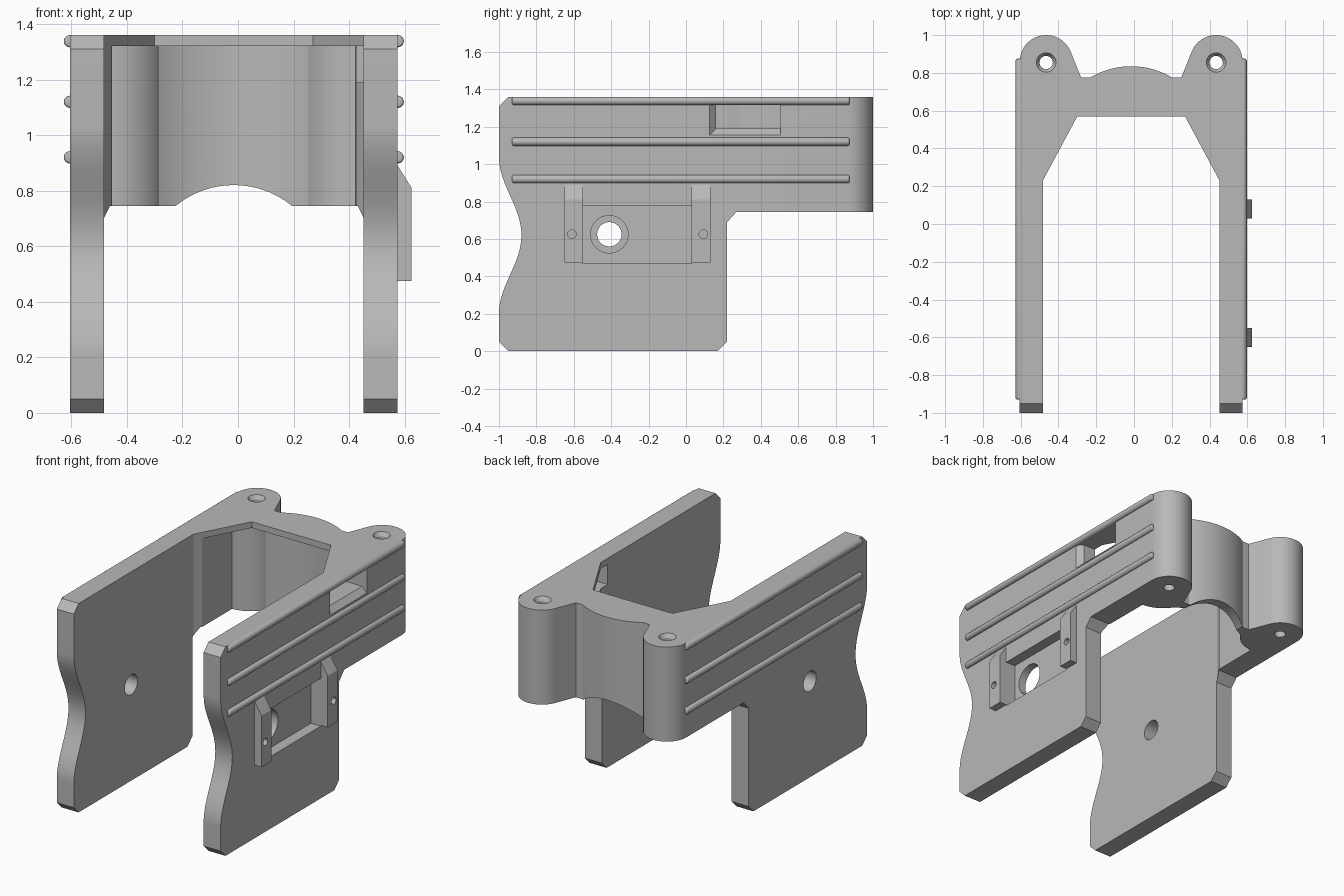
import bpy, bmesh, math
from math import sin, cos, pi, radians

if "Cube" in bpy.data.objects:
    bpy.data.objects.remove(bpy.data.objects["Cube"])

CX = -0.015                      # symmetry plane of the bracket
GREY = bpy.data.materials.new("plain grey")
GREY.diffuse_color = (0.48, 0.48, 0.48, 1)
GREY.use_nodes = True
GREY.node_tree.nodes["Principled BSDF"].inputs["Base Color"].default_value = GREY.diffuse_color


def finish(name, bm):
    bmesh.ops.recalc_face_normals(bm, faces=bm.faces[:])
    me = bpy.data.meshes.new(name)
    bm.to_mesh(me)
    bm.free()
    me.materials.append(GREY)
    ob = bpy.data.objects.new(name, me)
    bpy.context.collection.objects.link(ob)
    return ob


def loft(name, pts_a, pts_b, axis, a, b):
    """Solid between two matching outlines at a and b along an axis."""
    def place(p, t):
        return {'x': (t, p[0], p[1]), 'y': (p[0], t, p[1]), 'z': (p[0], p[1], t)}[axis]
    bm = bmesh.new()
    va = [bm.verts.new(place(p, a)) for p in pts_a]
    vb = [bm.verts.new(place(p, b)) for p in pts_b]
    bm.faces.new(va)
    bm.faces.new(vb[::-1])
    n = len(va)
    for i in range(n):
        j = (i + 1) % n
        bm.faces.new((va[i], vb[i], vb[j], va[j]))
    return finish(name, bm)


def prism(name, pts, axis, a, b):
    return loft(name, pts, pts, axis, a, b)


def arc(cx, cy, r, a0, a1, n):
    return [(cx + r * cos(radians(a0 + (a1 - a0) * i / n)),
             cy + r * sin(radians(a0 + (a1 - a0) * i / n))) for i in range(n + 1)]


def circle(cx, cy, r, n=48):
    return arc(cx, cy, r, 0, 360, n)[:-1]


def rect(x0, x1, y0, y1):
    return [(x0, y0), (x1, y0), (x1, y1), (x0, y1)]


def mirrored(half):
    """Half outline starting on the centre line -> full outline."""
    return ([(CX + u, v) for u, v in half] +
            [(CX - u, v) for u, v in reversed(half[1:])])


def activate(ob):
    bpy.ops.object.select_all(action='DESELECT')
    ob.select_set(True)
    bpy.context.view_layer.objects.active = ob


def boolean(ob, tool, op='DIFFERENCE', keep=False):
    m = ob.modifiers.new("cut", 'BOOLEAN')
    m.operation, m.object, m.solver = op, tool, 'EXACT'
    activate(ob)
    bpy.ops.object.modifier_apply(modifier=m.name)
    if not keep:
        bpy.data.objects.remove(tool)


def smooth(ob):
    activate(ob)
    bpy.ops.object.shade_smooth_by_angle(angle=radians(20))


# Bracket body: side silhouette, with the wavy front edge
wave = [(-1 + 0.06 * (1 + cos(pi * (z - 0.62) / 0.42)), z)
        for z in [0.20 + 0.84 * i / 40 for i in range(41)]]
side = [(-1, 0.05)] + wave + [(-1, 1.31), (-0.95, 1.36), (1.0, 1.36), (1.0, 0.745),
                              (0.27, 0.745), (0.22, 0.69), (0.22, 0.05), (0.17, 0), (-0.95, 0)]
body = prism("bracket_body", side, 'x', CX - 0.7, CX + 0.7)

# Plan silhouette: two walls, round corner bosses, bowed back
plan = (arc(0, 0.411, 0.424, 90, 59.1, 12) + [(0.265, 0.775)] +
        arc(0.45, 0.86, 0.14, 160, 0, 32) +
        [(0.59, -1.2), (0.4675, -1.2), (0.4675, 0.23), (0.285, 0.57)])
boolean(body, prism("plan_cutter", mirrored(plan), 'z', -0.2, 1.6), 'INTERSECT')

# Cavity below the top plate
cavity = (arc(0, 0.28, 0.49, 90, 56.7, 14) + arc(0.45, 0.80, 0.2125, 212, 267, 12) +
          [(0.44, 0.25)])
boolean(body, prism("cavity_cutter", mirrored(cavity), 'z', 0.6, 1.32))

# Arched lower edge of the back wall
boolean(body, prism("arch_cutter", circle(CX, 0.49, 0.33, 96), 'y', 0.3, 1.2))

# Countersunk screw holes in the bosses
for s in (-1, 1):
    x = CX + s * 0.45
    boolean(body, prism("screw_cutter", circle(x, 0.855, 0.035, 32), 'z', 0.5, 1.5))
    boolean(body, loft("sink_cutter", circle(x, 0.855, 0.035, 32),
                       circle(x, 0.855, 0.055, 32), 'z', 1.335, 1.365))

# Side holes, recess and window
boolean(body, prism("left_hole_cutter", circle(-0.41, 0.625, 0.065), 'x', -0.8, -0.3))
boolean(body, prism("right_hole_cutter", circle(-0.41, 0.625, 0.10), 'x', 0.3, 0.8))
boolean(body, prism("recess_cutter", rect(-0.55, 0.03, 0.47, 0.78), 'x', 0.505, 0.8))
boolean(body, prism("window_cutter", rect(0.16, 0.505, 1.19, 1.32), 'x', 0.3, 0.8))
boolean(body, loft("window_bevel_cutter", rect(0.16, 0.505, 1.19, 1.32),
                   rect(0.12, 0.505, 1.15, 1.32), 'x', 0.54, 0.58))

# Lugs beside the recess, with pin holes
for name, y0, yh in (("front_lug", -0.65, -0.61), ("rear_lug", 0.03, 0.093)):
    lug = prism(name, [(0.57, 0.475), (0.625, 0.475), (0.625, 0.81), (0.575, 0.89), (0.57, 0.89)],
                'y', y0, y0 + 0.10)
    pin = prism("pin_cutter", circle(yh, 0.625, 0.023, 24), 'x', 0.52, 0.7)
    boolean(lug, pin, keep=True)
    boolean(body, pin)
    smooth(lug)
smooth(body)

# Raised ribs along both outer walls
for s, label in ((-1, "left"), (1, "right")):
    for i, z in enumerate((0.92, 1.12, 1.338)):
        rib = prism(f"{label}_rib_{i + 1}", circle(CX + s * 0.59, z, 0.022, 24), 'y', -0.93, 0.875)
        b = rib.modifiers.new("round_ends", 'BEVEL')
        b.width, b.segments, b.angle_limit = 0.01, 3, radians(60)
        activate(rib)
        bpy.ops.object.modifier_apply(modifier=b.name)
        smooth(rib)
